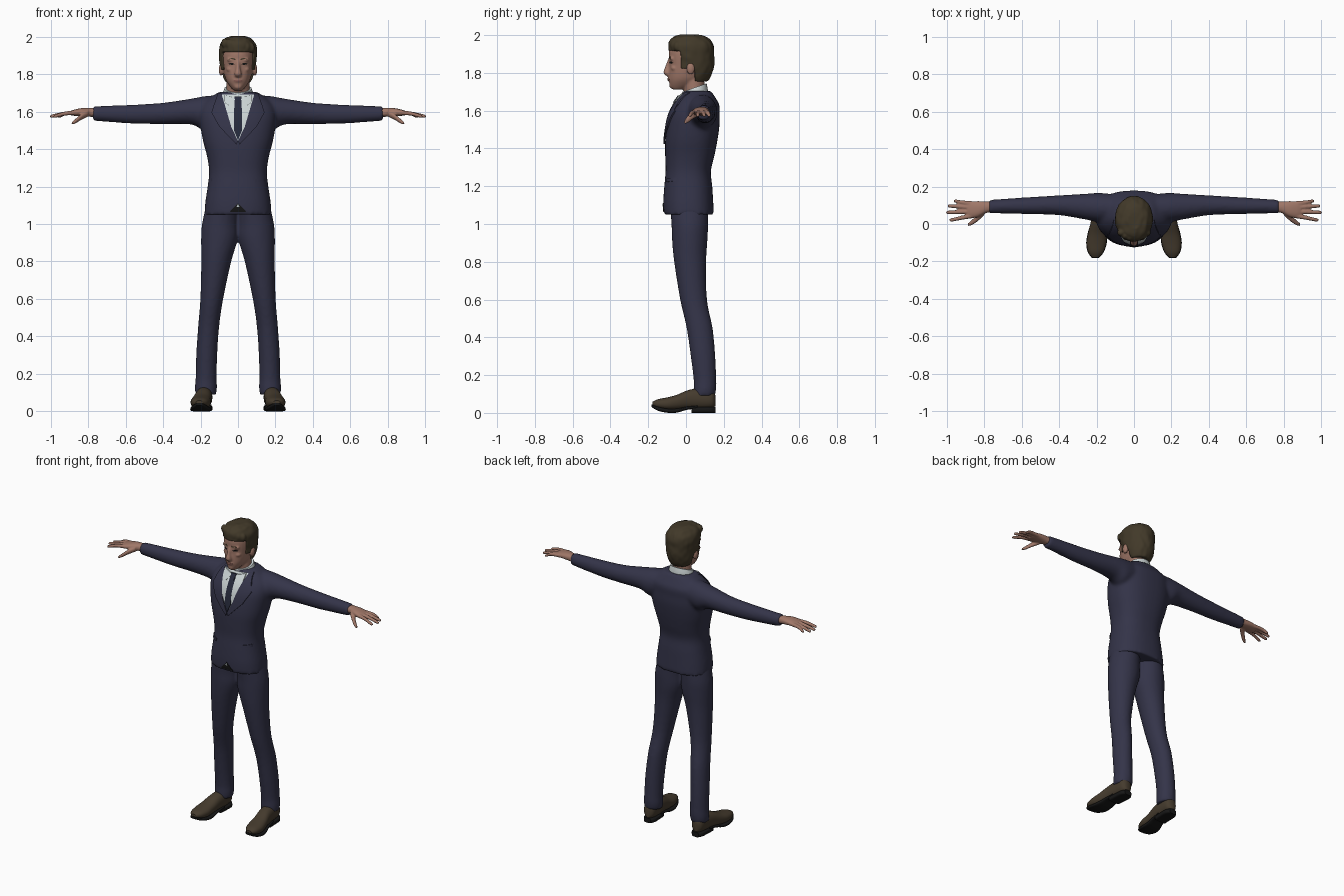
import bpy, bmesh, math
from mathutils import Matrix, Vector, noise
from mathutils.bvhtree import BVHTree

if "Cube" in bpy.data.objects:
    bpy.data.objects.remove(bpy.data.objects["Cube"])


def material(name, r, g, b):
    m = bpy.data.materials.new(name)
    m.use_nodes = True
    m.diffuse_color = (r, g, b, 1)
    bsdf = m.node_tree.nodes["Principled BSDF"]
    bsdf.inputs["Base Color"].default_value = (r, g, b, 1)
    bsdf.inputs["Roughness"].default_value = 0.8
    return m


SUIT = material("navy suit", .034, .034, .066)
TIE = material("dark tie", .02, .024, .045)
SHIRT = material("pale shirt", .6, .66, .66)
SKIN = material("skin", .35, .185, .138)
LIPS = material("lips", .27, .12, .1)
HAIR = material("brown hair", .054, .041, .022)
LEATHER = material("brown leather", .06, .044, .027)
BLACK = material("black", .008, .008, .008)


def spline(rings, steps):
    """Catmull-Rom interpolation of ring parameters."""
    out = []
    for i in range(len(rings) - 1):
        quad = [rings[max(i - 1, 0)], rings[i], rings[i + 1], rings[min(i + 2, len(rings) - 1)]]
        for s in range(steps):
            t = s / steps
            out.append([.5 * (2 * b + (c - a) * t + (2 * a - 5 * b + 4 * c - d) * t ** 2
                              + (3 * b - a - 3 * c + d) * t ** 3) for a, b, c, d in zip(*quad)])
    return out + [rings[-1]]


def loft(bm, axis, rings, n=28, e=2.0, steps=4, mirror=False, tilt=0):
    """Closed skin over elliptical rings: (position on axis, two centres, two radii)."""
    order = {"x": (0, 1, 2), "y": (1, 0, 2), "z": (2, 0, 1)}[axis]
    for side in ((1, -1) if mirror else (1,)):
        loops = []
        for t, a, b, ra, rb in spline(rings, steps):
            loop = []
            for k in range(n):
                c, s = math.cos(math.tau * k / n), math.sin(math.tau * k / n)
                co = Vector((0, 0, 0))
                co[order[0]] = t
                co[order[1]] = a + ra * math.copysign(abs(c) ** (2 / e), c)
                co[order[2]] = b + rb * math.copysign(abs(s) ** (2 / e), s)
                co.z += tilt * (co.y - b)
                co.x *= side
                loop.append(bm.verts.new(co))
            loops.append(loop)
        for p, q in zip(loops, loops[1:]):
            for k in range(n):
                bm.faces.new((p[k], p[k - 1], q[k - 1], q[k]))
        bm.faces.new(loops[0])
        bm.faces.new(loops[-1])
    bmesh.ops.recalc_face_normals(bm, faces=bm.faces[:])


def ball(bm, centre, size, mirror=False):
    for side in ((1, -1) if mirror else (1,)):
        at = Matrix.Translation((centre[0] * side, centre[1], centre[2]))
        bmesh.ops.create_uvsphere(bm, u_segments=16, v_segments=10, radius=1,
                                  matrix=at @ Matrix.Diagonal((*size, 1)))


def finish(bm, name, mat, voxel=0, smooth=3, shell=0):
    me = bpy.data.meshes.new(name)
    bm.to_mesh(me)
    bm.free()
    ob = bpy.data.objects.new(name, me)
    bpy.context.collection.objects.link(ob)
    me.materials.append(mat)
    bpy.ops.object.select_all(action="DESELECT")
    ob.select_set(True)
    bpy.context.view_layer.objects.active = ob
    bpy.ops.object.shade_smooth_by_angle(angle=math.radians(45))
    if shell:
        mod = ob.modifiers.new("Thickness", "SOLIDIFY")
        mod.thickness, mod.offset = shell, -1
    if voxel:
        mod = ob.modifiers.new("Blend", "REMESH")
        mod.mode, mod.voxel_size, mod.use_smooth_shade = "VOXEL", voxel, True
        mod = ob.modifiers.new("Soften", "SMOOTH")
        mod.factor, mod.iterations = .5, smooth
    return ob


def patch(name, mat, target, outline, lift, mirror=False, cell=.015):
    """Thin plate with an (x, z) outline, laid on the front of the target."""
    tree = BVHTree.FromObject(target, bpy.context.evaluated_depsgraph_get())
    bm = bmesh.new()
    for side in ((1, -1) if mirror else (1,)):
        bm.faces.new([bm.verts.new((x * side, 0, z)) for x, z in outline])
    bmesh.ops.triangulate(bm, faces=bm.faces[:])
    for axis in (0, 2):
        values = [v.co[axis] for v in bm.verts]
        normal = Vector((axis == 0, 0, axis == 2))
        for k in range(math.ceil(min(values) / cell), math.ceil(max(values) / cell)):
            bmesh.ops.bisect_plane(bm, geom=bm.verts[:] + bm.edges[:] + bm.faces[:],
                                   plane_co=normal * k * cell, plane_no=normal)
    for v in bm.verts:
        hit = tree.ray_cast(Vector((v.co.x, -1, v.co.z)), Vector((0, 1, 0)))[0]
        hit = hit or tree.find_nearest(Vector((v.co.x, -.03, v.co.z)))[0]
        v.co.y = hit.y - lift
    back = bmesh.ops.extrude_face_region(bm, geom=bm.faces[:])["geom"]
    for v in back:
        if isinstance(v, bmesh.types.BMVert):
            v.co.y += .008
    bmesh.ops.recalc_face_normals(bm, faces=bm.faces[:])
    return finish(bm, name, mat)


# Jacket with sleeves
bm = bmesh.new()
loft(bm, "z", [(1.05, 0, .015, .18, .133), (1.12, 0, .012, .174, .132), (1.2, 0, .012, .162, .127),
               (1.28, 0, .012, .154, .12), (1.36, 0, .02, .165, .13), (1.44, 0, .028, .186, .138),
               (1.52, 0, .038, .2, .139), (1.58, 0, .045, .204, .132), (1.63, 0, .057, .192, .12),
               (1.67, 0, .06, .155, .095), (1.705, 0, .06, .1, .072)], n=40, e=2.4)
loft(bm, "x", [(.08, .085, 1.61, .07, .08), (.18, .087, 1.592, .079, .09), (.25, .092, 1.6, .07, .069),
               (.4, .1, 1.59, .053, .057), (.55, .098, 1.586, .046, .051), (.7, .095, 1.588, .039, .043),
               (.775, .092, 1.59, .036, .039)], mirror=True)
jacket = finish(bm, "jacket", SUIT, .01, 6)

# Trousers
bm = bmesh.new()
loft(bm, "z", [(1.1, .085, .015, .085, .1), (1, .096, .02, .096, .097), (.92, .099, .02, .098, .094),
               (.8, .116, .022, .08, .085), (.6, .14, .04, .061, .071), (.45, .157, .072, .056, .069),
               (.3, .167, .09, .056, .065), (.18, .17, .1, .056, .06), (.13, .171, .1, .059, .06),
               (.09, .172, .097, .056, .057)], mirror=True)
finish(bm, "trousers", SUIT, .01, 3)

# Shoes and soles
bm = bmesh.new()
loft(bm, "y", [(.155, .178, .065, .018, .03), (.135, .178, .075, .038, .05), (.07, .18, .075, .043, .055),
               (.01, .186, .07, .045, .05), (-.05, .195, .055, .05, .04), (-.1, .2, .048, .053, .034),
               (-.15, .204, .048, .041, .024), (-.178, .206, .048, .018, .01)], e=2.3, mirror=True)
finish(bm, "shoes", LEATHER)
bm = bmesh.new()
loft(bm, "y", [(.157, .178, .016, .025, .016), (.13, .178, .016, .041, .016), (.08, .18, .016, .043, .016),
               (.03, .183, .016, .042, .016)], e=4, mirror=True)
loft(bm, "y", [(.06, .181, .032, .04, .008), (0, .188, .024, .045, .009), (-.05, .195, .012, .052, .011),
               (-.1, .2, .012, .055, .011), (-.15, .204, .023, .043, .011), (-.182, .206, .038, .018, .007)],
     e=3.5, mirror=True)
finish(bm, "soles", BLACK)

# Hands: palm, thumb and four fingers
bm = bmesh.new()
loft(bm, "x", [(.74, .092, 1.592, .028, .024), (.785, .09, 1.596, .03, .024), (.83, .08, 1.597, .042, .022),
               (.87, .076, 1.594, .044, .017), (.89, .076, 1.592, .036, .012)], e=2.3, mirror=True)
loft(bm, "x", [(.8, .065, 1.59, .02, .018), (.835, .032, 1.572, .018, .016), (.865, .008, 1.55, .014, .013),
               (.888, -.004, 1.536, .007, .007)], n=14, mirror=True)
for base, tip, reach in ((.109, .122, .962), (.088, .096, .994), (.066, .062, 1.003), (.044, .022, .985)):
    loft(bm, "x", [(.86, base, 1.594, .013, .013), (.92, (base + tip) / 2, 1.59, .011, .011),
                   (reach - .012, tip, 1.576, .0095, .0095), (reach, tip, 1.573, .005, .005)],
         n=12, mirror=True)
finish(bm, "hands", SKIN, .005, 2)

# Head with neck, nose, brow, chin and ears
bm = bmesh.new()
loft(bm, "z", [(1.712, 0, -.043, .022, .03), (1.735, 0, -.02, .043, .066), (1.765, 0, 0, .063, .091),
               (1.8, 0, .012, .074, .103), (1.84, 0, .02, .081, .109), (1.88, 0, .02, .085, .111),
               (1.92, 0, .02, .083, .109), (1.96, 0, .022, .068, .088), (1.98, 0, .022, .035, .045)], e=2.2)
loft(bm, "z", [(1.62, 0, .045, .064, .056), (1.69, 0, .045, .062, .056), (1.78, 0, .04, .06, .055)])
loft(bm, "z", [(1.872, 0, -.083, .009, .012), (1.83, 0, -.096, .012, .016), (1.8, 0, -.101, .019, .019),
               (1.783, 0, -.09, .013, .013)], n=14)
ball(bm, (.035, -.074, 1.876), (.027, .013, .009), True)
ball(bm, (.04, -.062, 1.825), (.022, .018, .015), True)
ball(bm, (0, -.085, 1.766), (.025, .013, .011))
ball(bm, (0, -.07, 1.733), (.024, .02, .016))
ball(bm, (.09, .025, 1.823), (.013, .022, .033), True)
head = finish(bm, "head", SKIN, .006, 3)

# Hair: cap trimmed along the hairline, with a swept fringe
bm = bmesh.new()
loft(bm, "z", [(1.755, 0, .055, .065, .06), (1.79, 0, .05, .082, .086), (1.84, 0, .035, .094, .113),
               (1.89, 0, .03, .099, .119), (1.93, 0, .028, .101, .121), (1.965, 0, .023, .092, .113),
               (1.992, 0, .02, .066, .085), (2.003, 0, .02, .035, .045)], n=48)
for co, no in (((0, -.03, 0), (0, 1, 0)), ((0, .045, 0), (0, 1, 0)),
               ((0, 0, 1.915), (0, 0, 1)), ((0, 0, 1.84), (0, 0, 1))):
    bmesh.ops.bisect_plane(bm, geom=bm.verts[:] + bm.edges[:] + bm.faces[:], plane_co=co, plane_no=no)
centres = [(f, f.calc_center_median()) for f in bm.faces]
bare = [f for f, c in centres if (c.y < -.03 and c.z < 1.915) or (c.y < .045 and c.z < 1.84)]
bmesh.ops.delete(bm, geom=bare, context="FACES")
for v in bm.verts:
    bump = noise.noise(Vector((v.co.x * 55, v.co.y * 25, v.co.z * 25)))
    v.co += (v.co - Vector((0, .03, 1.88))).normalized() * bump * .005
for i in range(-3, 4):
    x = i * .023
    ball(bm, (x, .025 - .098 * math.sqrt(1 - (x / .1) ** 2), 1.952 - .004 * i), (.021, .02, .027))
finish(bm, "hair", HAIR, .006, 3, .02)

# Facial details
patch("eyes", BLACK, head, [(.018, 1.853), (.028, 1.859), (.042, 1.859), (.052, 1.854),
                            (.042, 1.85), (.028, 1.849)], .002, True, .006)
patch("eyebrows", HAIR, head, [(.014, 1.874), (.035, 1.881), (.058, 1.876), (.035, 1.886),
                               (.015, 1.883)], .002, True, .006)
patch("mouth", LIPS, head, [(-.026, 1.765), (-.008, 1.772), (.008, 1.772), (.026, 1.765),
                            (.01, 1.758), (-.01, 1.758)], .002, False, .006)

# Shirt collar, shirt front and tie
bm = bmesh.new()
loft(bm, "z", [(1.64, 0, .045, .088, .074), (1.69, 0, .045, .083, .07), (1.722, 0, .045, .073, .064)], tilt=.35)
collar = finish(bm, "shirt_collar", SHIRT)
patch("shirt_front", SHIRT, jacket, [(-.088, 1.69), (-.074, 1.6), (0, 1.442), (.074, 1.6), (.088, 1.69)], .004)
patch("collar_flaps", SHIRT, jacket, [(.008, 1.672), (.075, 1.69), (.075, 1.65), (.045, 1.63)], .012, True)
patch("tie", TIE, jacket, [(-.019, 1.678), (-.012, 1.643), (-.022, 1.5), (0, 1.448), (.022, 1.5),
                           (.012, 1.643), (.019, 1.678)], .009)
patch("tie_knot", TIE, jacket, [(-.02, 1.68), (-.012, 1.642), (.012, 1.642), (.02, 1.68)], .016)

# Lapels, pocket flaps and the opening at the hem
patch("lapels", SUIT, jacket, [(.088, 1.695), (.074, 1.6), (.001, 1.444), (.008, 1.424), (.1, 1.52),
                               (.142, 1.595), (.118, 1.61), (.13, 1.632), (.108, 1.695)], .01, True)
patch("pocket_flaps", SUIT, jacket, [(.09, 1.222), (.145, 1.228), (.145, 1.246), (.09, 1.24)], .007, True)
patch("hem_opening", BLACK, jacket, [(-.045, 1.064), (0, 1.112), (.045, 1.064)], .003)
patch("shirt_tail", SHIRT, jacket, [(-.007, 1.092), (0, 1.108), (.007, 1.092)], .005)
